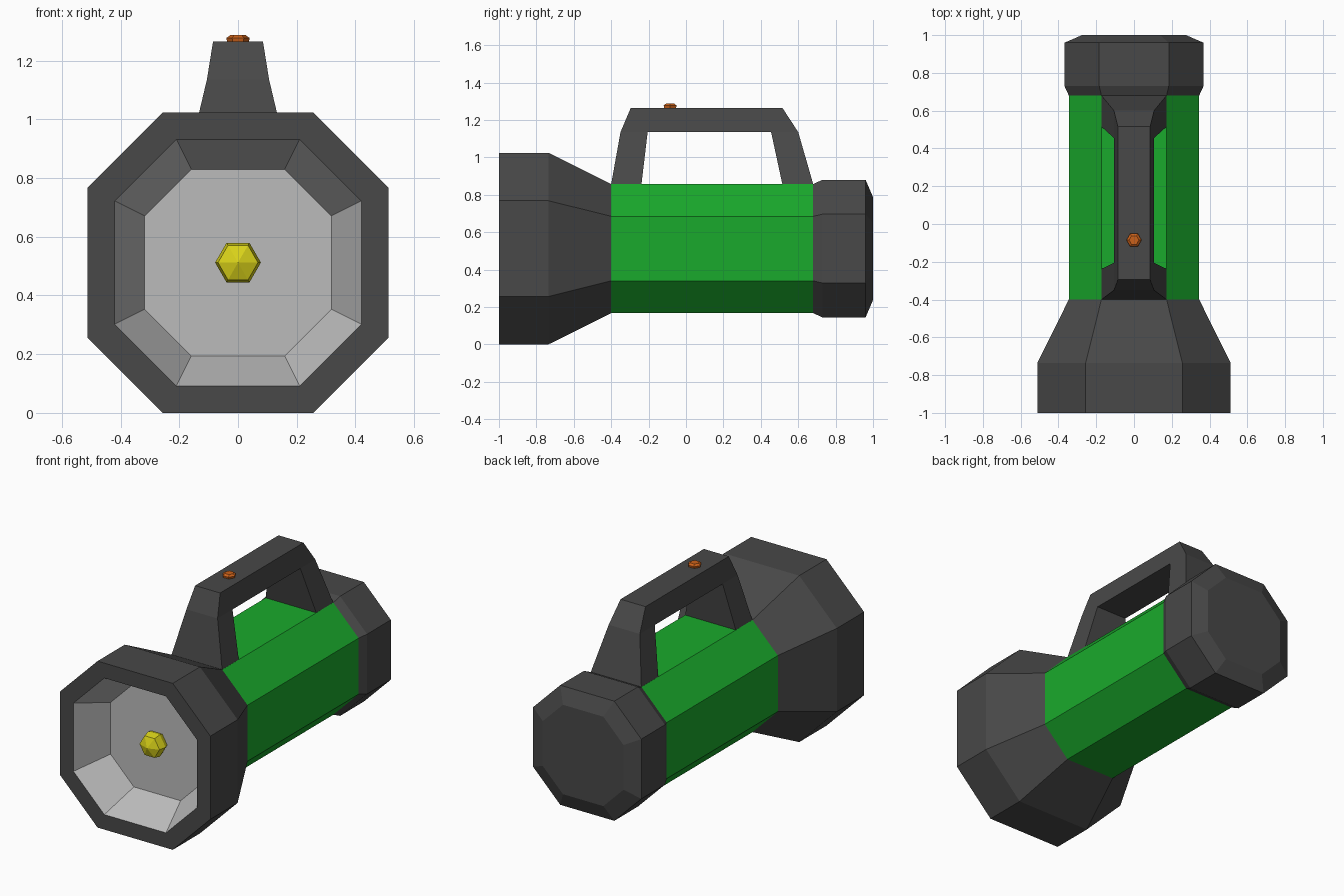
import bpy, bmesh
from math import cos, sin, pi

if "Cube" in bpy.data.objects:
    bpy.data.objects.remove(bpy.data.objects["Cube"])

CZ = 0.512  # height of the barrel axis

def material(name, rgb):
    m = bpy.data.materials.new(name)
    m.diffuse_color = (*rgb, 1)
    m.use_nodes = True
    m.node_tree.nodes["Principled BSDF"].inputs["Base Color"].default_value = m.diffuse_color
    return m

DARK = material("dark_plastic", (0.065, 0.065, 0.065))
GREEN = material("green_plastic", (0.01, 0.4, 0.025))
SILVER = material("reflector_silver", (0.5, 0.5, 0.5))
YELLOW = material("bulb_yellow", (0.7, 0.65, 0.01))
ORANGE = material("button_orange", (0.6, 0.12, 0.01))

def add_object(name, bm, mat):
    me = bpy.data.meshes.new(name)
    bm.to_mesh(me)
    bm.free()
    me.materials.append(mat)
    ob = bpy.data.objects.new(name, me)
    bpy.context.collection.objects.link(ob)
    return ob

def octagon(h):
    q = h / 2
    return [(h, -q), (h, q), (q, h), (-q, h), (-h, q), (-h, -q), (-q, -h), (q, -h)]

def hexagon(r):
    return [(r * cos(k * pi / 3), r * sin(k * pi / 3)) for k in range(6)]

def loft(name, section, profile, mat, loc=(0, 0, CZ), start=False, end=False):
    """Skin rings given as (y, radius) along the y axis."""
    bm = bmesh.new()
    rings = [[bm.verts.new((x, y, z)) for x, z in section(r)] for y, r in profile]
    n = len(rings[0])
    for a, b in zip(rings, rings[1:]):
        for j in range(n):
            k = (j + 1) % n
            bm.faces.new((a[j], b[j], b[k], a[k]))
    if start:
        bm.faces.new(rings[0])
    if end:
        bm.faces.new(rings[-1][::-1])
    ob = add_object(name, bm, mat)
    ob.location = loc
    return ob

# Barrel parts, front to back
loft("reflector", octagon, [(-0.785, 0.318), (-1, 0.42)], SILVER, start=True)
loft("lamp_head", octagon, [(-1, 0.42), (-1, 0.512), (-0.735, 0.512), (-0.4, 0.345)], DARK)
loft("body", octagon, [(-0.4, 0.345), (0.68, 0.345)], GREEN)
loft("end_cap", octagon, [(0.68, 0.345), (0.73, 0.368), (0.96, 0.368), (1, 0.275)], DARK, end=True)

# Bulb: faceted with a pointed front
bulb = loft("bulb", hexagon, [(-0.885, 0.001), (-0.86, 0.068), (-0.815, 0.078), (-0.78, 0.066)],
            YELLOW, start=True, end=True)

# Switch button on the handle, turned to face up
button = loft("switch_button", hexagon, [(-0.022, 0.026), (-0.012, 0.04), (0.005, 0.036)],
              ORANGE, loc=(0, -0.085, 1.265), start=True, end=True)
button.rotation_euler.x = -pi / 2

# Handle: side outline whose width narrows with height
WIDTH = {0.857: 0.172, 1.135: 0.106, 1.265: 0.085}
LOW, MID, TOP = WIDTH
outline = [(-0.4, LOW), (-0.35, MID), (-0.295, TOP), (0.515, TOP), (0.6, MID), (0.68, LOW),
           (0.515, LOW), (0.455, MID), (-0.205, MID), (-0.238, LOW)]
bm = bmesh.new()
left, right = [[bm.verts.new((s * WIDTH[z], y, z)) for y, z in outline] for s in (-1, 1)]
for i in range(10):
    j = (i + 1) % 10
    bm.faces.new((left[i], left[j], right[j], right[i]))
for side in (left, right):
    for ids in ((0, 1, 8, 9), (1, 2, 3, 4, 7, 8), (4, 5, 6, 7)):
        bm.faces.new([side[i] for i in ids])
bmesh.ops.recalc_face_normals(bm, faces=bm.faces)
add_object("handle", bm, DARK)
